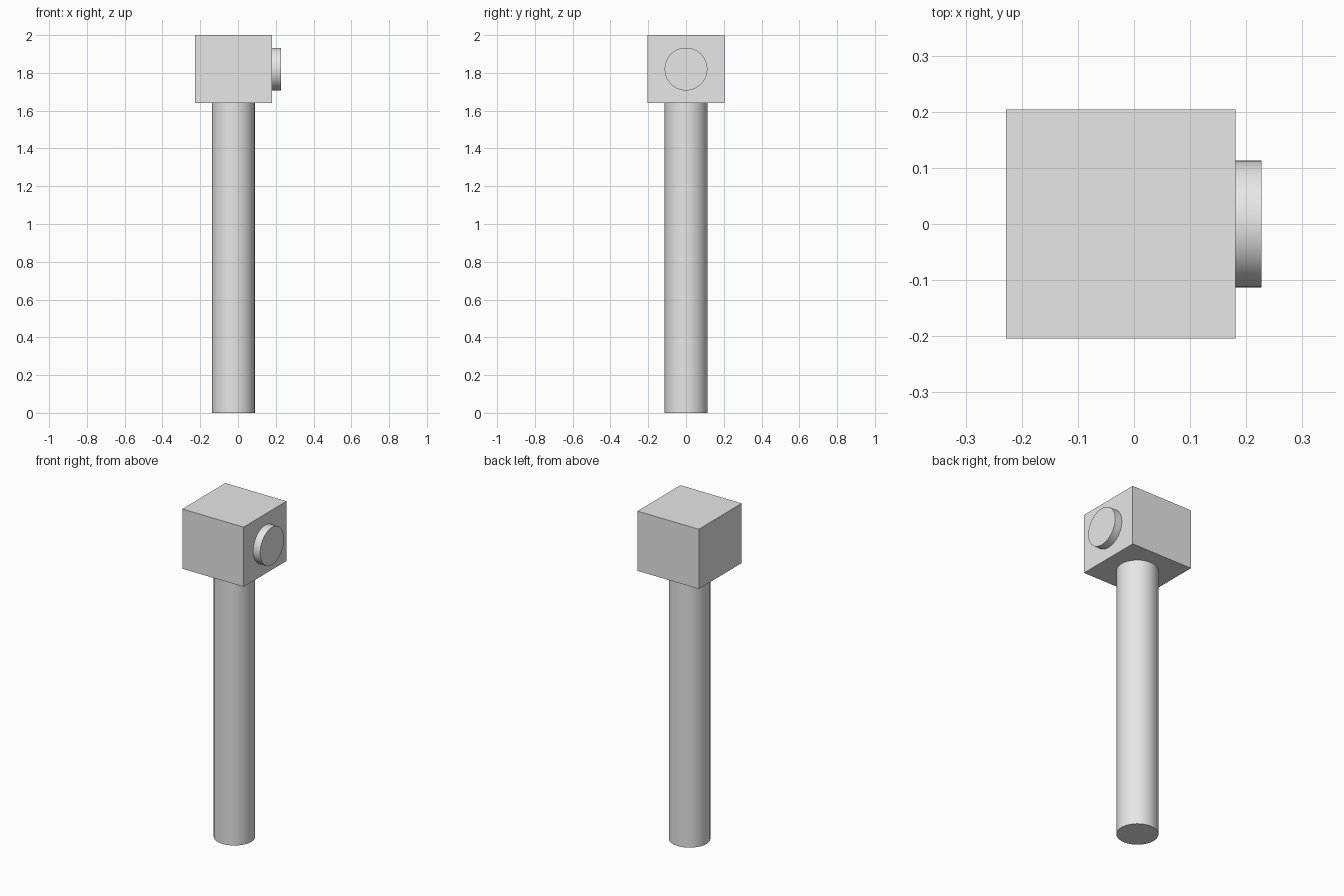
import bpy
import math

cube = bpy.data.objects.get("Cube")
if cube:
    bpy.data.objects.remove(cube, do_unlink=True)

# Single plain grey material
GREY = (0.8, 0.8, 0.8, 1)
grey = bpy.data.materials.new("light_grey")
grey.use_nodes = True
grey.diffuse_color = GREY
grey.node_tree.nodes["Principled BSDF"].inputs["Base Color"].default_value = GREY

AXIS_X = -0.024   # post and head share this centre line
RADIUS = 0.113
HEAD_BASE, TOP = 1.64, 2.0
HEAD_WIDTH = 0.409
HEAD_Z = (HEAD_BASE + TOP) / 2


def finish(name):
    obj = bpy.context.object
    obj.name = name
    obj.data.materials.append(grey)
    return obj


def cylinder(name, length, location, rotation=(0, 0, 0)):
    bpy.ops.mesh.primitive_cylinder_add(
        vertices=64, radius=RADIUS, depth=length,
        location=location, rotation=rotation)
    finish(name)
    bpy.ops.object.shade_smooth_by_angle(angle=math.radians(30))


# Upright round post
cylinder("post", HEAD_BASE, (AXIS_X, 0, HEAD_BASE / 2))

# Box head on top of the post
bpy.ops.mesh.primitive_cube_add(size=1, location=(AXIS_X, 0, HEAD_Z))
head = finish("head")
head.scale = (HEAD_WIDTH, HEAD_WIDTH, TOP - HEAD_BASE)
bpy.ops.object.transform_apply(location=False, rotation=False, scale=True)

# Round button on the left face of the head
face_x = AXIS_X + HEAD_WIDTH / 2
depth = 0.227 - face_x
cylinder("button", depth, (face_x + depth / 2, 0, HEAD_Z), (0, math.pi / 2, 0))
